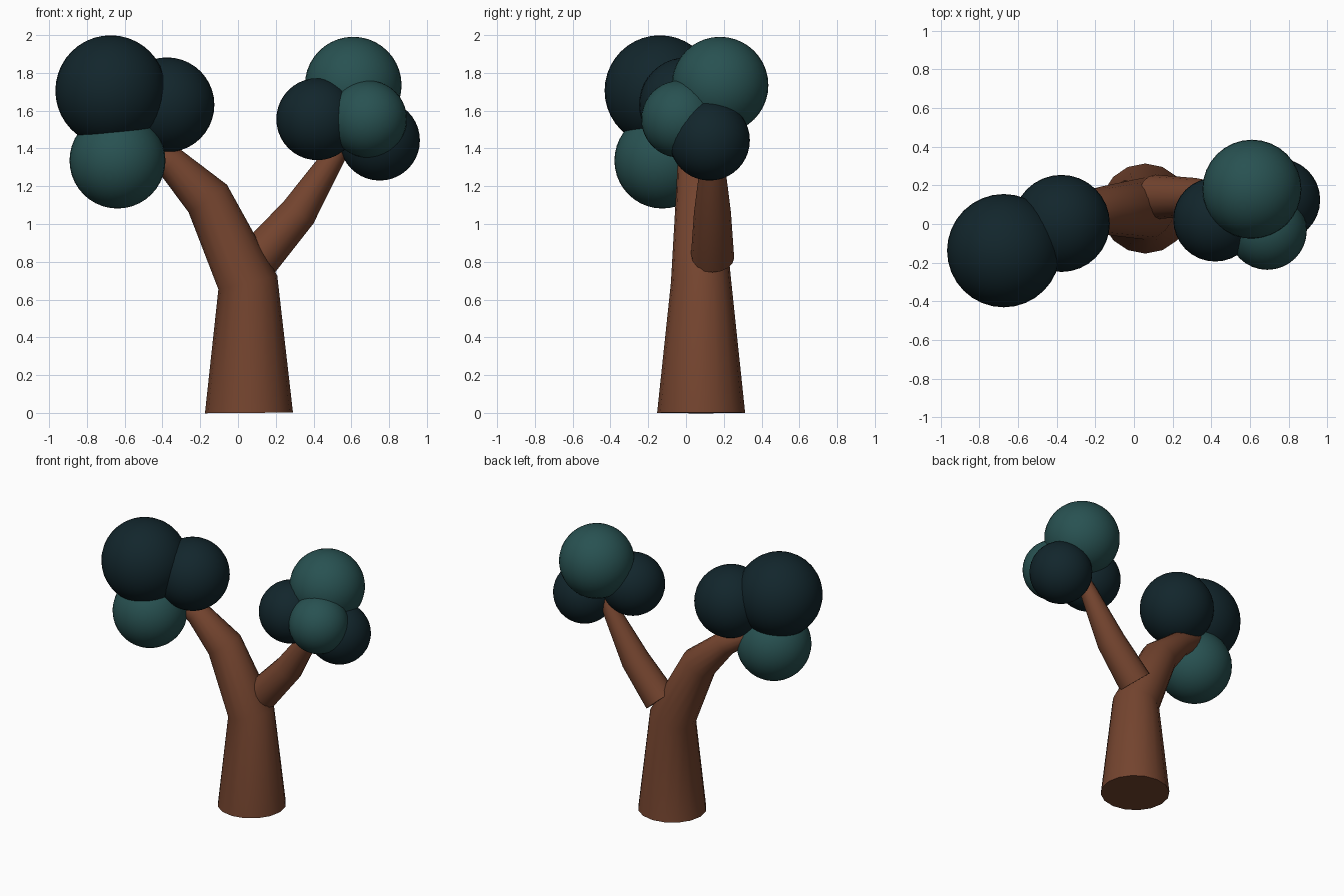
import bpy, bmesh
from math import cos, sin, pi, radians
from mathutils import Vector

if "Cube" in bpy.data.objects:
    bpy.data.objects.remove(bpy.data.objects["Cube"])


def material(name, rgb):
    m = bpy.data.materials.new(name)
    m.diffuse_color = (*rgb, 1)
    m.use_nodes = True
    m.node_tree.nodes["Principled BSDF"].inputs["Base Color"].default_value = m.diffuse_color
    return m


BARK = material("bark", (0.175, 0.058, 0.028))
DARK = material("dark_leaves", (0.006, 0.019, 0.025))
TEAL = material("teal_leaves", (0.021, 0.083, 0.083))


def finish(obj, mat, angle):
    obj.data.materials.append(mat)
    bpy.ops.object.select_all(action='DESELECT')
    obj.select_set(True)
    bpy.context.view_layer.objects.active = obj
    bpy.ops.object.shade_smooth_by_angle(angle=radians(angle))


def limb(name, path, sides=16):
    """Tapered tube through (x, y, z, radius) points, mitred at the bends."""
    pts = [Vector(p[:3]) for p in path]
    dirs = [(b - a).normalized() for a, b in zip(pts, pts[1:])]
    bm = bmesh.new()
    rings = []
    for i, p in enumerate(pts):
        t = (dirs[max(i - 1, 0)] + dirs[min(i, len(dirs) - 1)]).normalized()
        u = Vector((0, 1, 0)).cross(t).normalized()
        v = t.cross(u)
        r = path[i][3]
        rings.append([bm.verts.new(p + r * (u * cos(2 * pi * k / sides) + v * sin(2 * pi * k / sides)))
                      for k in range(sides)])
    for a, b in zip(rings, rings[1:]):
        for k in range(sides):
            n = (k + 1) % sides
            bm.faces.new((a[k], a[n], b[n], b[k]))
    bm.faces.new(rings[0][::-1])
    bm.faces.new(rings[-1])
    bmesh.ops.recalc_face_normals(bm, faces=bm.faces)
    me = bpy.data.meshes.new(name)
    bm.to_mesh(me)
    bm.free()
    obj = bpy.data.objects.new(name, me)
    bpy.context.collection.objects.link(obj)
    finish(obj, BARK, 40)


def leaf_ball(name, loc, r, mat):
    bpy.ops.mesh.primitive_uv_sphere_add(segments=32, ring_count=20, radius=r, location=loc)
    obj = bpy.context.object
    obj.name = name
    finish(obj, mat, 60)


# Trunk bending into the left branch, and the separate right branch
limb("trunk", [(0.058, 0.08, 0, 0.233), (0.052, 0.08, 0.69, 0.16), (-0.16, 0.07, 1.135, 0.125),
               (-0.36, 0.04, 1.33, 0.085), (-0.58, 0.01, 1.455, 0.055), (-0.605, 0.005, 1.468, 0.03)])
limb("right_branch", [(0.11, 0.14, 0.82, 0.115), (0.32, 0.14, 1.06, 0.098),
                      (0.51, 0.14, 1.36, 0.06), (0.58, 0.13, 1.48, 0.045)])

# Foliage clusters
for name, loc, r, mat in [
    ("left_leaves_large", (-0.674, -0.138, 1.706), 0.293, DARK),
    ("left_leaves_inner", (-0.376, 0.003, 1.631), 0.251, DARK),
    ("left_leaves_lower", (-0.638, -0.125, 1.336), 0.254, TEAL),
    ("right_leaves_top", (0.61, 0.18, 1.735), 0.256, TEAL),
    ("right_leaves_inner", (0.42, 0.023, 1.555), 0.217, DARK),
    ("right_leaves_front", (0.69, -0.033, 1.555), 0.204, TEAL),
    ("right_leaves_outer", (0.75, 0.125, 1.443), 0.213, DARK),
]:
    leaf_ball(name, loc, r, mat)
